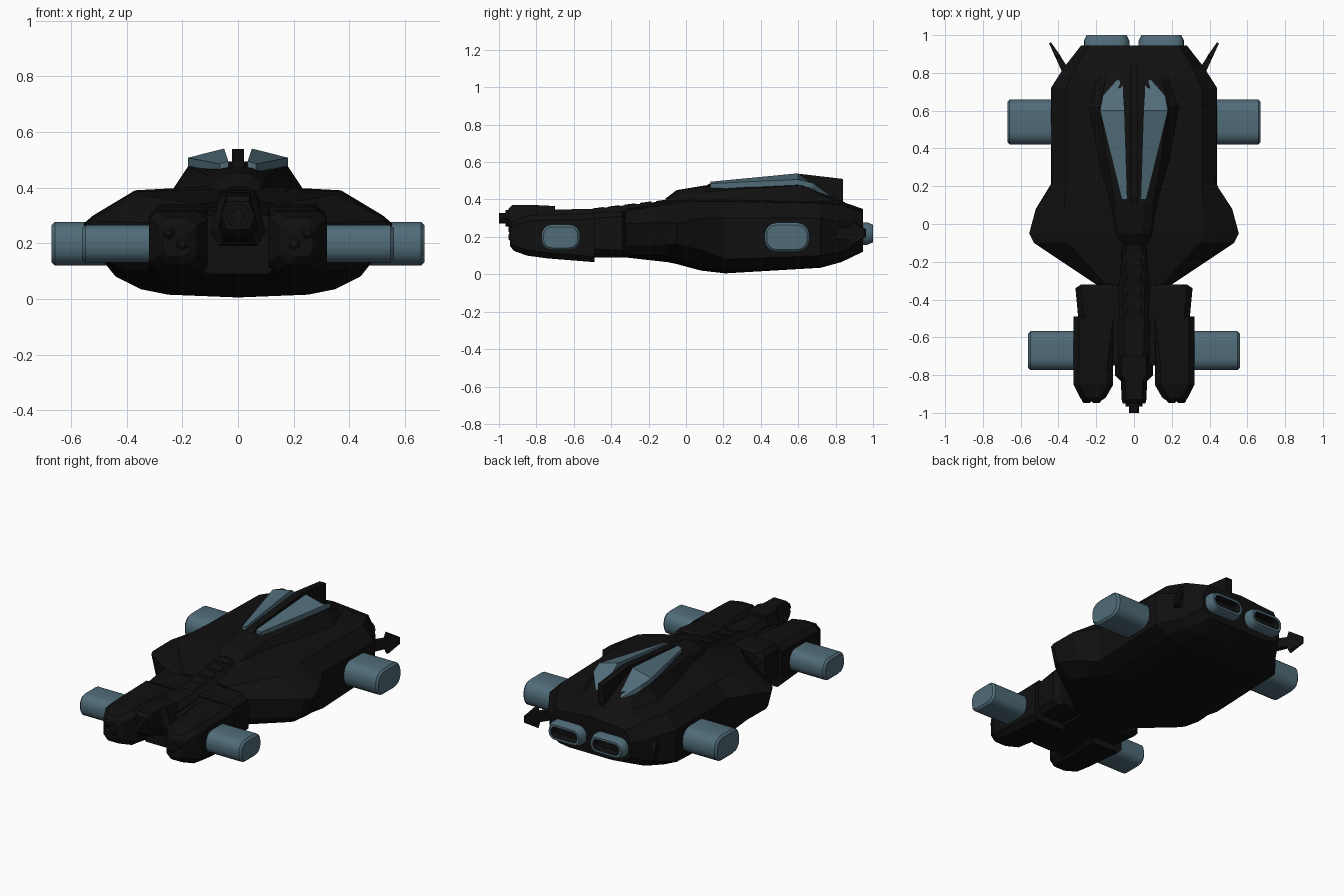
import bpy, bmesh, math

if "Cube" in bpy.data.objects:
    bpy.data.objects.remove(bpy.data.objects["Cube"])


def material(name, rgb):
    m = bpy.data.materials.new(name)
    m.diffuse_color = (*rgb, 1)
    m.use_nodes = True
    m.node_tree.nodes["Principled BSDF"].inputs["Base Color"].default_value = m.diffuse_color
    return m


BLACK = material("hull black", (0.005, 0.005, 0.005))
BLUE = material("steel blue", (0.08, 0.15, 0.19))


def skin(name, rings, mats=(BLACK,), mirror=False, smooth=None, dark_from=None):
    """Bridge a list of closed 3D rings, cap both ends, optionally mirror in x."""
    bm = bmesh.new()
    for s in ((1, -1) if mirror else (1,)):
        vs = [[bm.verts.new((s * x, y, z)) for x, y, z in r] for r in rings]
        n = len(vs[0])
        for i in range(len(vs) - 1):
            for k in range(n):
                f = bm.faces.new((vs[i][k], vs[i][(k + 1) % n],
                                  vs[i + 1][(k + 1) % n], vs[i + 1][k]))
                if dark_from is not None and i >= dark_from:
                    f.material_index = 1
        bm.faces.new(vs[0])
        end = bm.faces.new(vs[-1])
        if dark_from is not None:
            end.material_index = 1
    bmesh.ops.recalc_face_normals(bm, faces=bm.faces)
    me = bpy.data.meshes.new(name)
    bm.to_mesh(me)
    bm.free()
    for m in mats:
        me.materials.append(m)
    ob = bpy.data.objects.new(name, me)
    bpy.context.collection.objects.link(ob)
    if smooth:
        bpy.ops.object.select_all(action='DESELECT')
        ob.select_set(True)
        bpy.context.view_layer.objects.active = ob
        bpy.ops.object.shade_smooth_by_angle(angle=math.radians(smooth))
    return ob


def sym(y, half):
    """Closed ring at y from half-profile points running bottom to top."""
    return [(x, y, z) for x, z in half] + \
           [(-x, y, z) for x, z in reversed(half) if x > 0]


def rect(y, x0, x1, z0, z1, c=0.0):
    """Chamfered rectangle ring at y."""
    return [(x0 + c, y, z0), (x1 - c, y, z0), (x1, y, z0 + c), (x1, y, z1 - c),
            (x1 - c, y, z1), (x0 + c, y, z1), (x0, y, z1 - c), (x0, y, z0 + c)]


def pill(hu, hv, r, seg=4):
    """Rounded rectangle outline as (u, v) pairs."""
    out = []
    for q, (su, sv) in enumerate(((1, 1), (-1, 1), (-1, -1), (1, -1))):
        for k in range(seg + 1):
            a = math.pi / 2 * (q + k / seg)
            out.append((su * (hu - r) + r * math.cos(a), sv * (hv - r) + r * math.sin(a)))
    return out


# Main hull with side wings and boxy tail
skin("main_hull", [
    sym(-.32, [(0, .09), (.1, .092), (.16, .10), (.19, .15), (.20, .27), (.15, .34), (0, .355)]),
    sym(-.10, [(0, .065), (.25, .075), (.40, .10), (.50, .16), (.53, .28), (.35, .375), (0, .395)]),
    sym(-.05, [(0, .055), (.25, .06), (.42, .09), (.52, .16), (.555, .27), (.37, .385), (0, .40)]),
    sym(.08, [(0, .02), (.25, .03), (.38, .06), (.48, .13), (.52, .30), (.37, .39), (0, .41)]),
    sym(.21, [(0, .005), (.25, .015), (.35, .035), (.44, .08), (.435, .30), (.36, .39), (0, .41)]),
    sym(.72, [(0, .035), (.24, .04), (.35, .06), (.44, .10), (.44, .30), (.36, .38), (0, .40)]),
    sym(.83, [(0, .065), (.22, .07), (.30, .08), (.35, .12), (.37, .28), (.31, .37), (0, .39)]),
    sym(.945, [(0, .12), (.15, .12), (.22, .13), (.28, .17), (.28, .26), (.24, .33), (0, .35)])])

# Raised cowl on the back
skin("top_cowl", [
    sym(-.11, [(0, .34), (.09, .34), (.075, .38), (.04, .40), (0, .405)]),
    sym(-.05, [(0, .36), (.11, .36), (.085, .42), (.045, .445), (0, .45)]),
    sym(.10, [(0, .36), (.14, .37), (.10, .44), (.05, .468), (0, .475)]),
    sym(.35, [(0, .36), (.20, .38), (.145, .46), (.07, .482), (0, .49)]),
    sym(.62, [(0, .36), (.24, .385), (.18, .475), (.08, .492), (0, .495)]),
    sym(.77, [(0, .36), (.20, .375), (.15, .405), (.07, .42), (0, .42)]),
    sym(.85, [(0, .34), (.14, .355), (.10, .37), (.05, .38), (0, .385)])])

# Central dorsal spine, a vertical slab
side = [(.10, .40), (.10, .47), (.14, .492), (.6, .538), (.84, .51), (.84, .36)]
skin("dorsal_spine", [[(x, y, z) for y, z in side] for x in (-.022, .022)])

# Blue dorsal plates, folded down at the rear
top = [(.035, .13, .495), (.065, .13, .485), (.18, .60, .507), (.165, .68, .488),
       (.09, .765, .425), (.06, .75, .425), (.05, .60, .54)]


def plate_strip(pts):
    return [[(x, y, z - .03) for x, y, z in pts], pts]


skin("dorsal_plate_front", plate_strip([top[0], top[1], top[2], top[6]]), (BLUE,), True)
skin("dorsal_plate_rear", plate_strip([top[6]] + top[2:6]), (BLUE,), True)

# Octagonal-looking side drums
for name, x1, yc, zc, hy, hz in (("rear_drum", .67, .54, .198, .12, .078),
                                 ("front_drum", .56, -.67, .198, .103, .068)):
    rings = [[(x, yc + u, zc + v) for u, v in pill(hy - i, hz - i, hz - .012 - i)]
             for x, i in ((.25, 0), (x1 - .012, 0), (x1, .012))]
    skin(name, rings, (BLUE,), True, 35)

# Twin exhausts with dark recesses
rings = [[(.145 + u, y, .218 + v) for u, v in pill(.12 - i, .06 - i * .9, .055 - i * .9)]
         for y, i in ((.90, 0), (.97, 0), (1.0, .015), (1.0, .03), (.985, .035), (.955, .037))]
skin("exhaust", rings, (BLUE, BLACK), True, 30, dark_from=3)

# Barbed tail fins
rings = []
for x, y, t, h in ((.345, .78, .02, .03), (.40, .88, .012, .03), (.405, .89, .012, .065),
                   (.445, .96, .005, .02)):
    rings.append([(x - t, y + t / 2, .22 - h), (x + t, y - t / 2, .22 - h),
                  (x + t, y - t / 2, .22 + h), (x - t, y + t / 2, .22 + h)])
skin("tail_fin", rings, (BLACK,), True)

# Neck collar and core
skin("neck_collar", [rect(-.50, -.295, .295, .105, .33, .03),
                     rect(-.34, -.31, .31, .10, .34, .03),
                     rect(-.32, -.28, .28, .11, .33, .03)])
skin("neck_core", [rect(-.75, -.13, .13, .09, .30, .02),
                   rect(-.30, -.13, .13, .09, .34, .02)])

# Front pods
skin("front_pod", [rect(-.49, .08, .32, .065, .325, .03),
                   rect(-.74, .11, .32, .085, .32, .03),
                   rect(-.85, .11, .32, .10, .315, .03),
                   rect(-.92, .15, .285, .125, .29, .03),
                   rect(-.94, .18, .27, .15, .26, .02)], (BLACK,), True)

# Sensor knobs on pod faces
for kx, kz in ((.20, .20), (.25, .24)):
    skin("pod_knob", [[(kx + r * math.cos(a * math.pi / 5), y, kz + r * math.sin(a * math.pi / 5))
                       for a in range(10)]
                      for y, r in ((-.90, .024), (-.94, .024), (-.948, .014))], (BLACK,), True)

# Central ridge along the neck with overlapping collars
skin("neck_ridge", [rect(-.76, -.08, .08, .20, .345, .03),
                    rect(-.50, -.085, .085, .20, .35, .03),
                    rect(-.08, -.09, .09, .25, .395, .03)])
for i in range(5):
    y, z = -.50 + i * .085, .352 + i * .010
    skin("ridge_collar", [rect(y, -.07, .07, z - .06, z, .025),
                          rect(y + .06, -.06, .06, z - .06, z + .008, .025)])

# Nose gun
skin("nose_gun", [sym(y, [(0, a), (.07 * w, a), (.10 * w, a + .05), (.065 * w, b), (0, b)])
                  for y, a, b, w in ((-.70, .19, .365, 1), (-.80, .19, .37, 1),
                                     (-.83, .21, .37, .7), (-.93, .23, .37, .65),
                                     (-.95, .25, .35, .6))])
skin("gun_barrel", [[(r * math.cos(a * math.pi / 4), y, .30 + r * math.sin(a * math.pi / 4))
                     for a in range(8)]
                    for y, r in ((-.92, .045), (-.965, .045), (-.965, .027), (-1.0, .027))])
